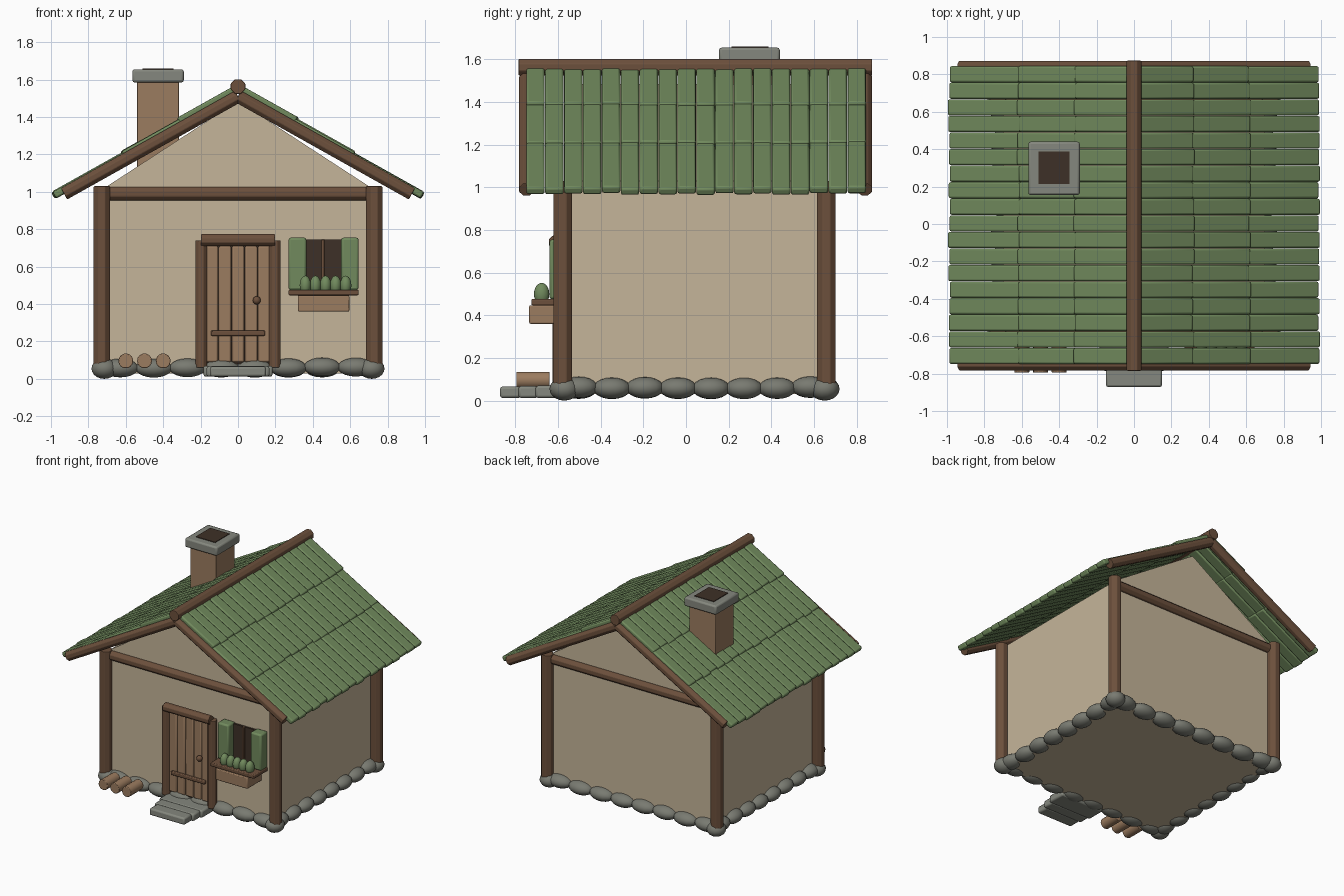
import bpy, bmesh, math, random
from mathutils import Matrix, Vector

if "Cube" in bpy.data.objects:
    bpy.data.objects.remove(bpy.data.objects["Cube"])

random.seed(4)
CY = 0.04                      # centre of the house along y


def material(name, rgb):
    m = bpy.data.materials.new(name)
    m.diffuse_color = (*rgb, 1)
    m.use_nodes = True
    m.node_tree.nodes["Principled BSDF"].inputs["Base Color"].default_value = m.diffuse_color
    return m


PLASTER = material("plaster", (0.56, 0.46, 0.32))
TIMBER = material("dark timber", (0.150, 0.080, 0.045))
WOOD = material("light wood", (0.33, 0.20, 0.115))
GREEN = material("green", (0.165, 0.255, 0.11))
ROCK = material("rock", (0.19, 0.195, 0.165))
STONE = material("cut stone", (0.235, 0.245, 0.21))
DARK = material("dark opening", (0.048, 0.030, 0.020))


def finish(name, bm, mat, bevel=0.0, smooth=True):
    bmesh.ops.recalc_face_normals(bm, faces=bm.faces)
    mesh = bpy.data.meshes.new(name)
    bm.to_mesh(mesh)
    bm.free()
    mesh.materials.append(mat)
    ob = bpy.data.objects.new(name, mesh)
    bpy.context.collection.objects.link(ob)
    if bevel:
        mod = ob.modifiers.new("bevel", 'BEVEL')
        mod.width = bevel
        mod.segments = 2
        mod.limit_method = 'ANGLE'
    if smooth:
        bpy.ops.object.select_all(action='DESELECT')
        ob.select_set(True)
        bpy.context.view_layer.objects.active = ob
        bpy.ops.object.shade_smooth_by_angle(angle=math.radians(35))
    return ob


def add_box(bm, x, y, z, frame=Matrix()):
    """Box from (min, max) ranges, placed in a frame."""
    c = [(a + b) / 2 for a, b in (x, y, z)]
    s = [b - a for a, b in (x, y, z)]
    bmesh.ops.create_cube(bm, size=1, matrix=frame @ Matrix.Translation(c) @ Matrix.Diagonal((*s, 1)))


def boxes(name, mat, *ranges, bevel=0.006):
    bm = bmesh.new()
    for r in ranges:
        add_box(bm, *r)
    return finish(name, bm, mat, bevel)


def add_pole(bm, a, b, r, sides=8):
    a, b = Vector(a), Vector(b)
    turn = (b - a).to_track_quat('Z', 'Y').to_matrix().to_4x4()
    bmesh.ops.create_cone(bm, cap_ends=True, segments=sides, radius1=r, radius2=r, depth=(b - a).length,
                          matrix=Matrix.Translation((a + b) / 2) @ turn @ Matrix.Rotation(math.pi / sides, 4, 'Z'))


def poles(name, mat, r, *ends, sides=8):
    bm = bmesh.new()
    for a, b in ends:
        add_pole(bm, a, b, r, sides)
    return finish(name, bm, mat, 0.004, smooth=sides > 8)


def add_ball(bm, c, r):
    bmesh.ops.create_uvsphere(bm, u_segments=14, v_segments=10, radius=1,
                              matrix=Matrix.Translation(c) @ Matrix.Diagonal((*r, 1)))


# House body: one gabled profile extruded along y
bm = bmesh.new()
profile = [(-0.7, 0.03), (0.7, 0.03), (0.7, 1.03), (0, 1.485), (-0.7, 1.03)]
face = bm.faces.new([bm.verts.new((x, CY - 0.6, z)) for x, z in profile])
ext = bmesh.ops.extrude_face_region(bm, geom=[face])
bmesh.ops.translate(bm, vec=(0, 1.2, 0), verts=[v for v in ext["geom"] if isinstance(v, bmesh.types.BMVert)])
finish("house_walls", bm, PLASTER)

# Corner posts and cross beams
poles("corner_posts", TIMBER, 0.047,
      *[((sx * 0.728, CY + sy * 0.618, 0.05), (sx * 0.728, CY + sy * 0.618, 1.03)) for sx in (-1, 1) for sy in (-1, 1)])
poles("gable_beams", TIMBER, 0.038,
      *[((-0.7, CY + s * 0.6, 0.99), (0.7, CY + s * 0.6, 0.99)) for s in (-1, 1)])

# Foundation stones around the base
bm = bmesh.new()
for s in (-1, 1):
    for i in range(8):
        k = i - 3.5
        j = random.uniform(-0.004, 0.004)
        add_ball(bm, (k * 0.18, CY + s * 0.6, 0.06 + j), (0.1, 0.065, 0.05))
        add_ball(bm, (s * 0.7, CY + k * 0.155, 0.06 + j), (0.065, 0.088, 0.05))
    for t in (-1, 1):
        add_ball(bm, (s * 0.715, CY + t * 0.61, 0.055), (0.07, 0.07, 0.055))
finish("foundation_stones", bm, ROCK)

# Roof tiles: three overlapping rows on each slope
ANGLE = math.atan(0.56)
RIDGE_Z = 1.537
rows = [(0.0, 0.35, 0.018), (0.30, 0.70, 0.009), (0.64, 1.13, 0.0)]
bm = bmesh.new()
count, y0, y1 = 18, -0.75, 0.845
step = (y1 - y0) / count
for s in (-1, 1):
    frame = Matrix.Translation((0, 0, RIDGE_Z)) @ Matrix.Rotation(s * ANGLE, 4, 'Y')
    for d0, d1, lift in rows:
        for i in range(count):
            end = d1 + random.uniform(-0.006, 0.006)
            h = lift + random.uniform(-0.003, 0.003)
            xr = (d0, end) if s > 0 else (-end, -d0)
            add_box(bm, xr, (y0 + i * step + 0.001, y0 + (i + 1) * step - 0.001), (h - 0.022, h + 0.016), frame)
finish("roof_tiles", bm, GREEN, 0.010)

# Verge beams along the gables, and the ridge pole
poles("verge_beams", TIMBER, 0.037,
      *[((0, y, 1.51), (s * 0.93, y, 1.51 - 0.56 * 0.93)) for s in (-1, 1) for y in (-0.748, 0.838)])
poles("ridge_pole", TIMBER, 0.042, ((0, -0.785, 1.563), (0, 0.873, 1.563)))

# Chimney
boxes("chimney_stack", WOOD, ((-0.54, -0.315), (0.185, 0.41), (1.12, 1.6)), bevel=0.004)
boxes("chimney_cap", STONE, ((-0.565, -0.29), (0.155, 0.44), (1.585, 1.655)), bevel=0.012)
boxes("chimney_opening", DARK, ((-0.51, -0.345), (0.213, 0.388), (1.652, 1.66)), bevel=0)

# Door with planks, frame, crossbar and knob
pw = 0.07
boxes("door_planks", WOOD,
      *[((-0.175 + i * pw + 0.002, -0.175 + (i + 1) * pw - 0.002), (-0.60, -0.55), (0.09, 0.71)) for i in range(5)],
      bevel=0.008)
boxes("door_backing", DARK, ((-0.175, 0.175), (-0.585, -0.55), (0.08, 0.71)), bevel=0)
poles("door_jambs", TIMBER, 0.034,
      *[((s * 0.197, -0.595, 0.06), (s * 0.197, -0.595, 0.74)) for s in (-1, 1)])
poles("door_lintel", TIMBER, 0.034, ((-0.198, -0.612, 0.742), (0.198, -0.612, 0.742)))
boxes("door_crossbar", TIMBER, ((-0.145, 0.145), (-0.62, -0.595), (0.23, 0.258)))
bm = bmesh.new()
add_ball(bm, (0.1, -0.615, 0.42), (0.022, 0.022, 0.022))
finish("door_knob", bm, TIMBER)

# Window with mullion, shutters, sill, flower box and plants
boxes("window_pane", DARK, ((0.36, 0.56), (-0.575, -0.55), (0.47, 0.745)), bevel=0)
boxes("window_mullion", TIMBER, ((0.446, 0.462), (-0.59, -0.57), (0.47, 0.745)), bevel=0.003)
boxes("shutters", GREEN,
      ((0.27, 0.365), (-0.64, -0.555), (0.475, 0.755)), ((0.552, 0.645), (-0.64, -0.555), (0.475, 0.755)), bevel=0.012)
boxes("window_sill", TIMBER, ((0.27, 0.645), (-0.725, -0.555), (0.447, 0.476)))
boxes("flower_box", WOOD, ((0.32, 0.595), (-0.735, -0.555), (0.36, 0.447)))
bm = bmesh.new()
for i in range(5):
    add_ball(bm, (0.36 + i * 0.054, -0.677, 0.5), (0.031, 0.036, 0.052))
finish("window_plants", bm, GREEN)

# Door step slabs
boxes("door_step", STONE,
      ((-0.15, 0.15), (-0.872, -0.775), (0.012, 0.066)),
      ((-0.168, 0.168), (-0.785, -0.695), (0.012, 0.068)),
      ((-0.185, 0.185), (-0.705, -0.56), (0.012, 0.070)), bevel=0.012)

# Firewood logs
poles("firewood_logs", WOOD, 0.04, *[((x, -0.795, 0.096), (x, -0.64, 0.096)) for x in (-0.6, -0.5, -0.4)], sides=14)
